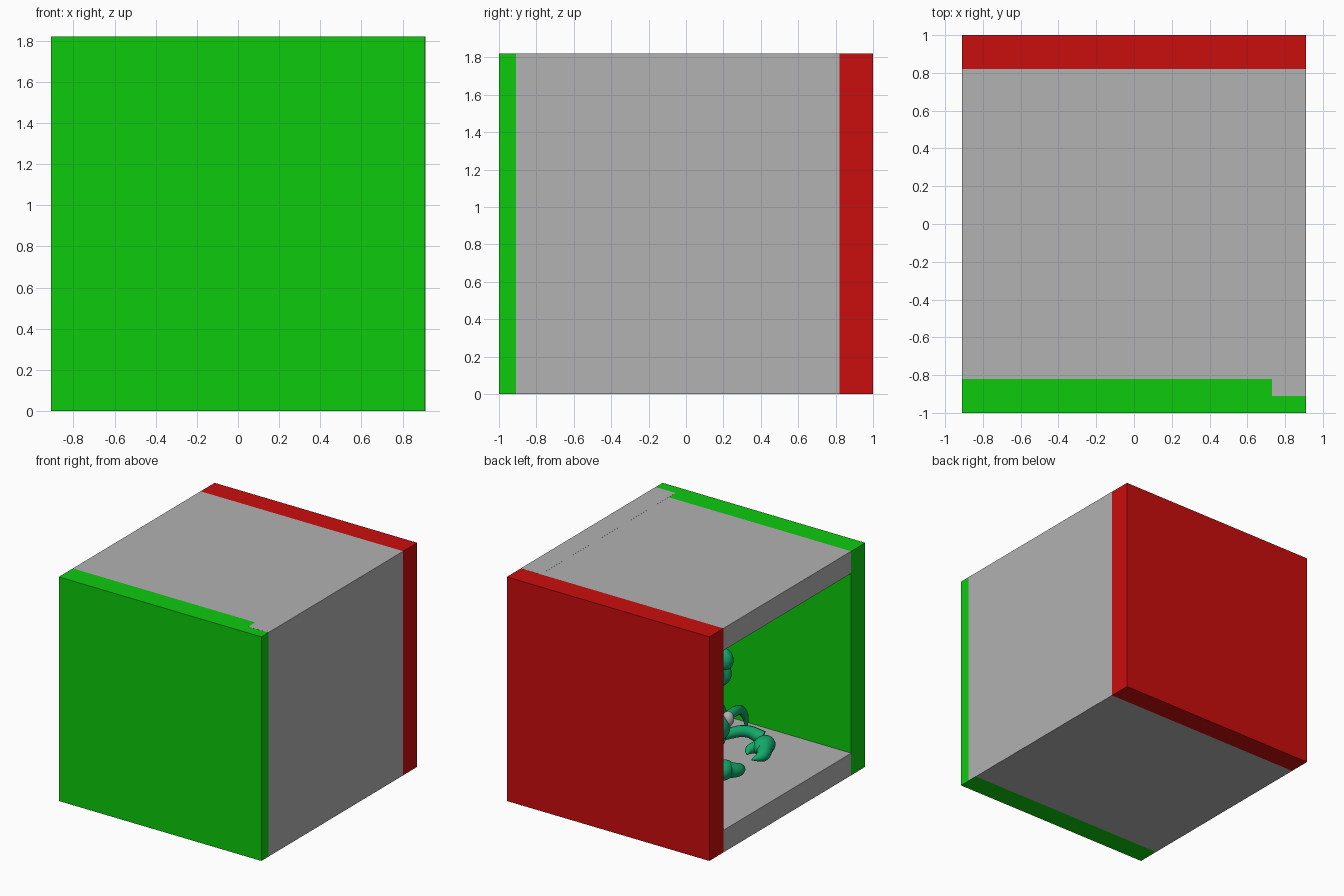
import bpy, math
from mathutils import Vector

if "Cube" in bpy.data.objects:
    bpy.data.objects.remove(bpy.data.objects["Cube"])


def material(name, rgb):
    m = bpy.data.materials.new(name)
    m.diffuse_color = (*rgb, 1)
    m.use_nodes = True
    m.node_tree.nodes["Principled BSDF"].inputs["Base Color"].default_value = m.diffuse_color
    return m


RED = material("red", (0.59, 0.004, 0.004))
GREEN = material("green", (0.004, 0.59, 0.004))
GREY = material("grey", (0.445, 0.445, 0.445))
TEAL = material("teal", (0.006, 0.40, 0.14))


def slab(name, lo, hi, mat):
    lo, hi = Vector(lo), Vector(hi)
    bpy.ops.mesh.primitive_cube_add(size=1, location=(lo + hi) / 2)
    o = bpy.context.object
    o.name = name
    o.scale = hi - lo
    o.data.materials.append(mat)


def ball(name, loc, radii, mat=TEAL):
    bpy.ops.mesh.primitive_uv_sphere_add(segments=24, ring_count=14, radius=1, location=loc)
    o = bpy.context.object
    o.name = name
    o.scale = radii
    o.data.materials.append(mat)
    bpy.ops.object.shade_smooth()


def limb(name, pts):
    """Smooth tapered tube through (x, y, z, radius) points."""
    cu = bpy.data.curves.new(name, 'CURVE')
    cu.dimensions = '3D'
    cu.bevel_depth = 1
    cu.bevel_resolution = 4
    cu.resolution_u = 8
    cu.use_fill_caps = True
    sp = cu.splines.new('BEZIER')
    sp.bezier_points.add(len(pts) - 1)
    for bp, (x, y, z, r) in zip(sp.bezier_points, pts):
        bp.co = (x, y, z)
        bp.radius = r
        bp.handle_left_type = bp.handle_right_type = 'AUTO'
    tmp = bpy.data.objects.new(name + "_path", cu)
    bpy.context.collection.objects.link(tmp)
    dg = bpy.context.evaluated_depsgraph_get()
    me = bpy.data.meshes.new_from_object(tmp.evaluated_get(dg))
    bpy.data.objects.remove(tmp)
    me.materials.clear()
    me.materials.append(TEAL)
    for p in me.polygons:
        p.use_smooth = True
    bpy.context.collection.objects.link(bpy.data.objects.new(name, me))


# Open box: five thick slabs, the left side left open
T, W, H, E = 0.18, 0.91, 1.82, 0.0005
slab("floor", (-W, -0.82, 0), (W, 0.82, T), GREY)
slab("ceiling", (-W, -0.82, H - T), (W, 0.82, H), GREY)
slab("end_wall", (W - T, -W, E), (W + E, 0.82, H + E), GREY)
slab("green_wall", (-W, -1, 0), (W, -0.82, H), GREEN)
slab("red_wall", (-W, 0.82, 0), (W, 1, H), RED)

# Clawed creature: segmented body and head facing the open side
for i in range(5):
    ball(f"body_segment_{i}", (-0.2 + i * 0.13, 0, 0.43),
         (0.12, 0.2 - abs(i - 1.5) * 0.025, 0.11))
ball("head", (-0.27, 0, 0.53), (0.1, 0.12, 0.11))

# Tail arching forward over the back, ending in a sting
N = 9
for i in range(N):
    t = math.radians(-70 + 215 * i / (N - 1))
    ball(f"tail_segment_{i}", (0.1 + 0.4 * math.cos(t), 0, 0.82 + 0.4 * math.sin(t)),
         [0.1 - 0.004 * i] * 3)
ball("sting_bulb", (-0.33, 0, 1.1), (0.085, 0.07, 0.09))
limb("sting", [(-0.34, 0, 1.06, 0.05), (-0.37, 0, 0.97, 0.03), (-0.33, 0, 0.88, 0.004)])

for s, side in ((-1, "front"), (1, "back")):
    ball(f"{side}_eye", (-0.33, s * 0.07, 0.59), (0.045, 0.045, 0.06), GREY)
    # Pincer arm, palm and two fingers curling inward
    limb(f"{side}_arm", [(-0.25, s * 0.12, 0.42, 0.04), (-0.36, s * 0.27, 0.42, 0.045),
                         (-0.47, s * 0.31, 0.38, 0.055)])
    ball(f"{side}_palm", (-0.52, s * 0.26, 0.35), (0.075, 0.1, 0.075))
    limb(f"{side}_outer_finger", [(-0.54, s * 0.24, 0.35, 0.065), (-0.58, s * 0.15, 0.33, 0.05),
                                  (-0.55, s * 0.06, 0.32, 0.006)])
    limb(f"{side}_inner_finger", [(-0.49, s * 0.23, 0.35, 0.05), (-0.46, s * 0.16, 0.34, 0.035),
                                  (-0.48, s * 0.1, 0.33, 0.006)])
    # Four bent walking legs
    for i in range(4):
        hip, foot, reach = -0.14 + i * 0.13, -0.06 + i * 0.16, 0.7 - i * 0.05
        limb(f"{side}_leg_{i}", [(hip, s * 0.13, 0.4, 0.035),
                                 ((hip + foot) / 2, s * (reach - 0.2), 0.43, 0.038),
                                 (foot, s * (reach - 0.04), 0.33, 0.03),
                                 (foot, s * reach, 0.185, 0.006)])
